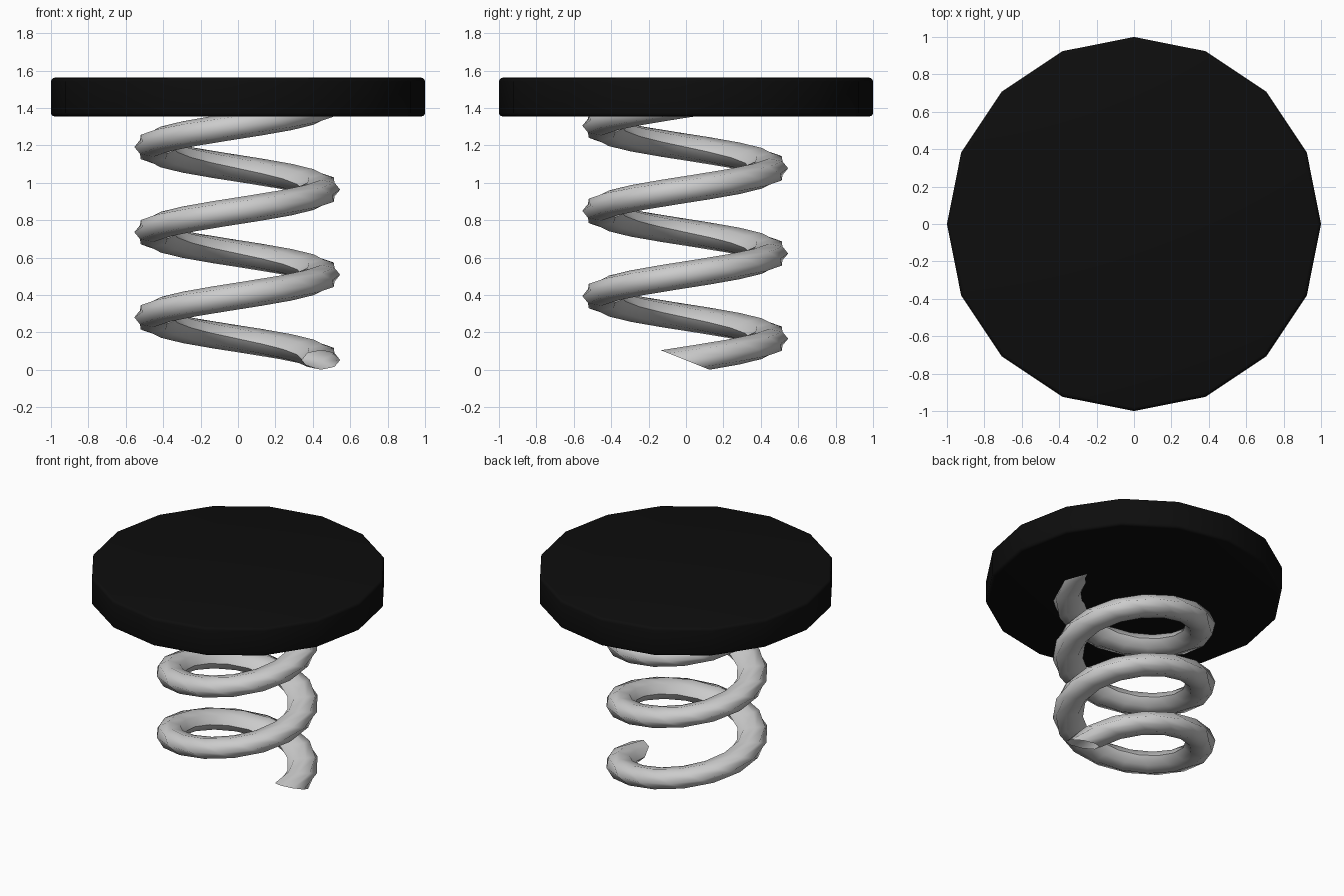
import bpy
import math

if "Cube" in bpy.data.objects:
    bpy.data.objects.remove(bpy.data.objects["Cube"])

TURNS, STEPS, SIDES = 3, 16, 8
PITCH = 0.4555


def finish(obj, angle):
    bpy.ops.object.select_all(action='DESELECT')
    obj.select_set(True)
    bpy.context.view_layer.objects.active = obj
    bpy.ops.object.shade_smooth_by_angle(angle=math.radians(angle))


# Coil spring: tilted ring profile screwed around z, open at both ends
profile = []
for k in range(SIDES):
    t = 2 * math.pi * k / SIDES
    profile.append((0.448 + 0.102 * math.cos(t), -0.13 * math.sin(t),
                    0.053 + 0.052 * math.sin(t)))
verts, faces = [], []
for i in range(TURNS * STEPS + 1):
    a = 2 * math.pi * i / STEPS
    c, s = math.cos(a), math.sin(a)
    for x, y, z in profile:
        verts.append((x * c - y * s - 0.004, x * s + y * c - 0.004,
                      z + PITCH * i / STEPS))
for i in range(TURNS * STEPS):
    for k in range(SIDES):
        p, q = i * SIDES + k, i * SIDES + (k + 1) % SIDES
        faces.append((p, p + SIDES, q + SIDES, q))
mesh = bpy.data.meshes.new("coil_spring")
mesh.from_pydata(verts, [], [f[::-1] for f in faces])
spring = bpy.data.objects.new("coil_spring", mesh)
bpy.context.collection.objects.link(spring)
finish(spring, 60)

# Top plate: 16-sided disc with softened rims
bpy.ops.mesh.primitive_cylinder_add(vertices=16, radius=1, depth=0.207,
                                    location=(0, 0, 1.4585))
plate = bpy.context.object
plate.name = "top_plate"
bevel = plate.modifiers.new("rim", 'BEVEL')
bevel.width = 0.02
bevel.segments = 3
bevel.limit_method = 'ANGLE'
bevel.angle_limit = math.radians(40)
bpy.ops.object.modifier_apply(modifier="rim")
finish(plate, 31)

black = bpy.data.materials.new("black")
black.diffuse_color = (0.004, 0.004, 0.004, 1)
black.use_nodes = True
black.node_tree.nodes["Principled BSDF"].inputs["Base Color"].default_value = black.diffuse_color
plate.data.materials.append(black)
